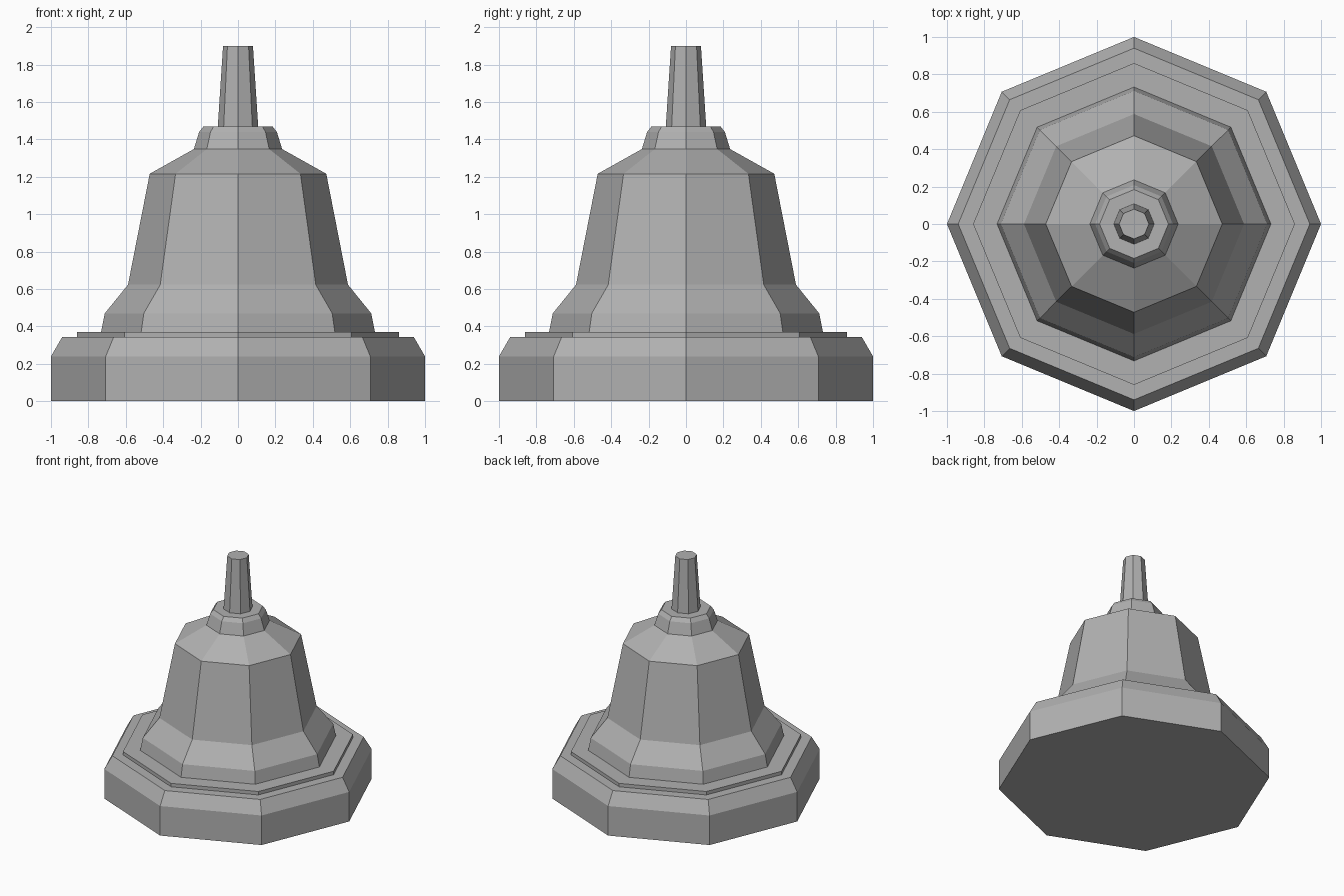
import bpy, bmesh
from math import cos, sin, pi

if "Cube" in bpy.data.objects:
    bpy.data.objects.remove(bpy.data.objects["Cube"])

SIDES = 8

# Dark grey finish shared by all parts
grey = bpy.data.materials.new("dark_grey")
grey.diffuse_color = (0.44, 0.44, 0.44, 1)
grey.use_nodes = True
grey.node_tree.nodes["Principled BSDF"].inputs["Base Color"].default_value = grey.diffuse_color


def lathe(name, profile):
    """Closed eight-sided solid from (radius, height) points, bottom to top."""
    bm = bmesh.new()
    rings = [[bm.verts.new((r * cos(2 * pi * i / SIDES), r * sin(2 * pi * i / SIDES), z))
              for i in range(SIDES)] for r, z in profile]
    for low, high in zip(rings, rings[1:]):
        for i in range(SIDES):
            j = (i + 1) % SIDES
            bm.faces.new((low[i], low[j], high[j], high[i]))
    bm.faces.new(rings[0][::-1])
    bm.faces.new(rings[-1])
    mesh = bpy.data.meshes.new(name)
    bm.to_mesh(mesh)
    bm.free()
    mesh.materials.append(grey)
    obj = bpy.data.objects.new(name, mesh)
    bpy.context.collection.objects.link(obj)
    return obj


# Wide base with chamfered rim and a thin raised step
lathe("base", [(1.0, 0), (1.0, 0.24), (0.94, 0.343), (0.86, 0.343), (0.86, 0.371)])
# Bell-shaped body with sloping shoulder
lathe("bell_body", [(0.732, 0.371), (0.712, 0.47), (0.588, 0.623), (0.472, 1.216), (0.236, 1.348)])
# Collar under the stem
lathe("collar", [(0.236, 1.348), (0.208, 1.439), (0.184, 1.47)])
# Tapered stem
lathe("stem", [(0.108, 1.47), (0.08, 1.898)])
